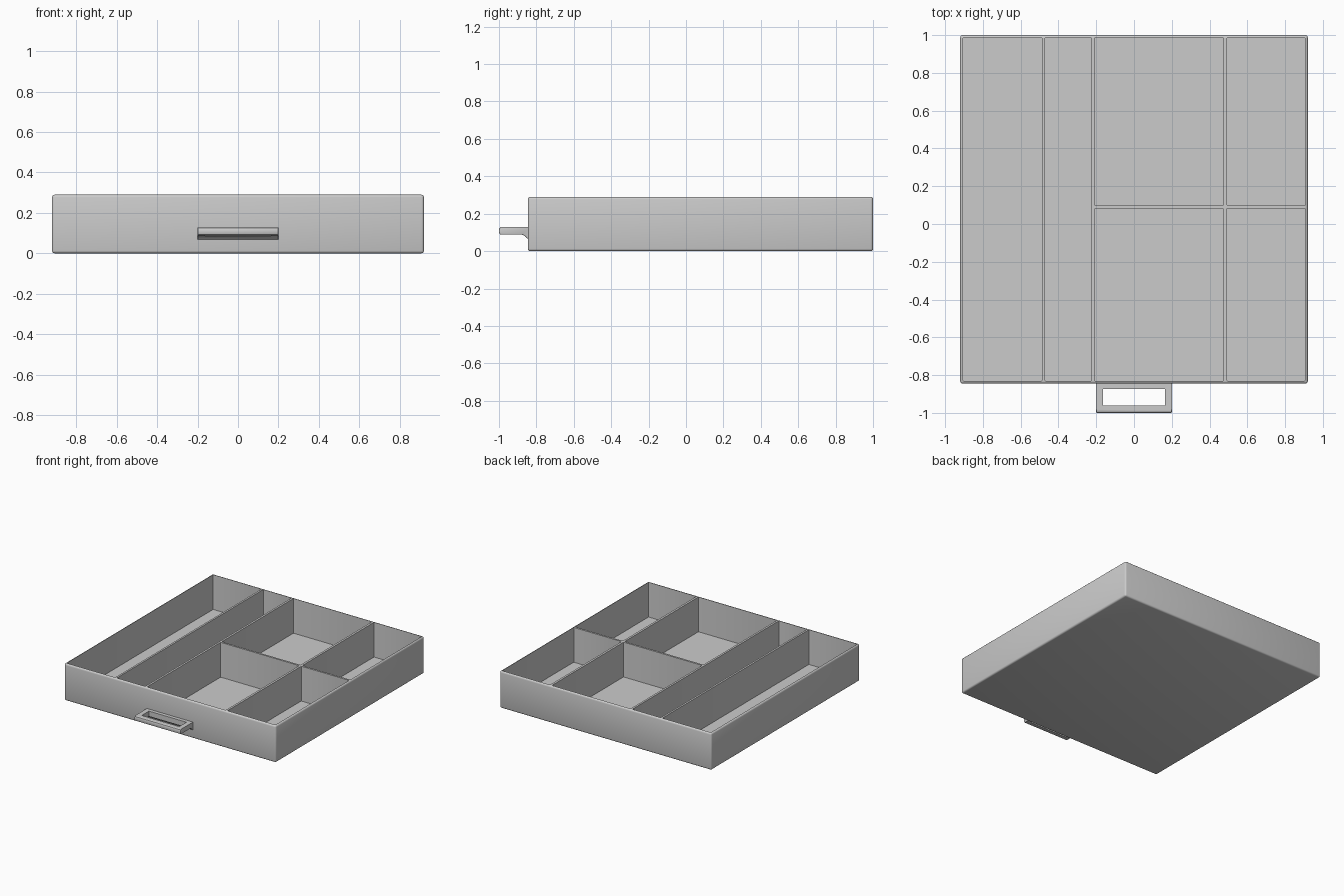
import bpy, bmesh
from mathutils import Vector

if "Cube" in bpy.data.objects:
    bpy.data.objects.remove(bpy.data.objects["Cube"], do_unlink=True)

grey = bpy.data.materials.new("light grey")
grey.use_nodes = True
GREY = (0.6, 0.6, 0.6, 1)
grey.diffuse_color = GREY
grey.node_tree.nodes["Principled BSDF"].inputs["Base Color"].default_value = GREY


def add_box(bm, low, high, radius=0.0, segments=3, vertical_only=False):
    """Add a box between two corners, optionally with rounded edges."""
    low, high = Vector(low), Vector(high)
    verts = bmesh.ops.create_cube(bm, size=1)["verts"]
    for v in verts:
        v.co = (low + high) / 2 + v.co * (high - low)
    if radius:
        edges = {e for v in verts for e in v.link_edges}
        if vertical_only:
            edges = {e for e in edges if abs(e.verts[0].co.z - e.verts[1].co.z) > 0.001}
        bmesh.ops.bevel(bm, geom=list(edges), offset=radius, segments=segments,
                        profile=0.5, affect='EDGES')


def make_object(name, bm):
    bmesh.ops.recalc_face_normals(bm, faces=bm.faces)
    mesh = bpy.data.meshes.new(name)
    bm.to_mesh(mesh)
    bm.free()
    obj = bpy.data.objects.new(name, mesh)
    obj.data.materials.append(grey)
    bpy.context.collection.objects.link(obj)
    return obj


def activate(obj):
    bpy.ops.object.select_all(action='DESELECT')
    obj.select_set(True)
    bpy.context.view_layer.objects.active = obj


def cut(obj, cutter):
    """Subtract the cutter, then discard it."""
    cutter.hide_render = True
    mod = obj.modifiers.new("openings", 'BOOLEAN')
    mod.operation = 'DIFFERENCE'
    mod.solver = 'EXACT'
    mod.object = cutter
    activate(obj)
    bpy.ops.object.modifier_apply(modifier=mod.name)
    bpy.data.objects.remove(cutter, do_unlink=True)


# Tray body with rounded outer edges
BACK, FRONT, HEIGHT, FLOOR = 1.0, -0.845, 0.29, 0.017
bm = bmesh.new()
add_box(bm, (-0.92, FRONT, 0), (0.92, BACK, HEIGHT), 0.013)
tray = make_object("tray", bm)

# Compartments: two full-length slots and four smaller bins
full = (-0.831, 0.987)
halves = ((-0.831, 0.083), (0.098, 0.987))
columns = [((-0.907, -0.486), (full,)), ((-0.471, -0.225), (full,)),
           ((-0.209, 0.474), halves), ((0.491, 0.907), halves)]
bm = bmesh.new()
for (x0, x1), rows in columns:
    for y0, y1 in rows:
        add_box(bm, (x0, y0, FLOOR), (x1, y1, HEIGHT + 0.1), 0.006, 2, True)
cut(tray, make_object("compartment_cutter", bm))

# Pull handle: side profile with a flared root, extruded across the front
profile = [(FRONT + 0.01, 0.128), (-0.99, 0.128), (-0.997, 0.124), (-1.0, 0.116),
           (-1.0, 0.1), (-0.997, 0.092), (-0.99, 0.088), (-0.88, 0.088),
           (-0.868, 0.085), (-0.857, 0.077), (FRONT - 0.003, 0.068), (FRONT + 0.01, 0.066)]
bm = bmesh.new()
face = bm.faces.new([bm.verts.new((-0.2, y, z)) for y, z in profile])
new = bmesh.ops.extrude_face_region(bm, geom=[face])["geom"]
bmesh.ops.translate(bm, vec=(0.4, 0, 0), verts=[g for g in new if isinstance(g, bmesh.types.BMVert)])
# Soften the two side outlines
ends = [e for e in bm.edges
        if abs(e.verts[0].co.x - e.verts[1].co.x) < 0.001
        and max(v.co.y for v in e.verts) < FRONT]
bmesh.ops.bevel(bm, geom=ends, offset=0.004, segments=2, profile=0.5, affect='EDGES')
handle = make_object("handle", bm)

# Finger opening
bm = bmesh.new()
add_box(bm, (-0.163, -0.962, 0), (0.163, -0.873, 0.2))
cut(handle, make_object("finger_opening_cutter", bm))

for obj in (tray, handle):
    activate(obj)
    bpy.ops.object.shade_smooth_by_angle(angle=0.6)
